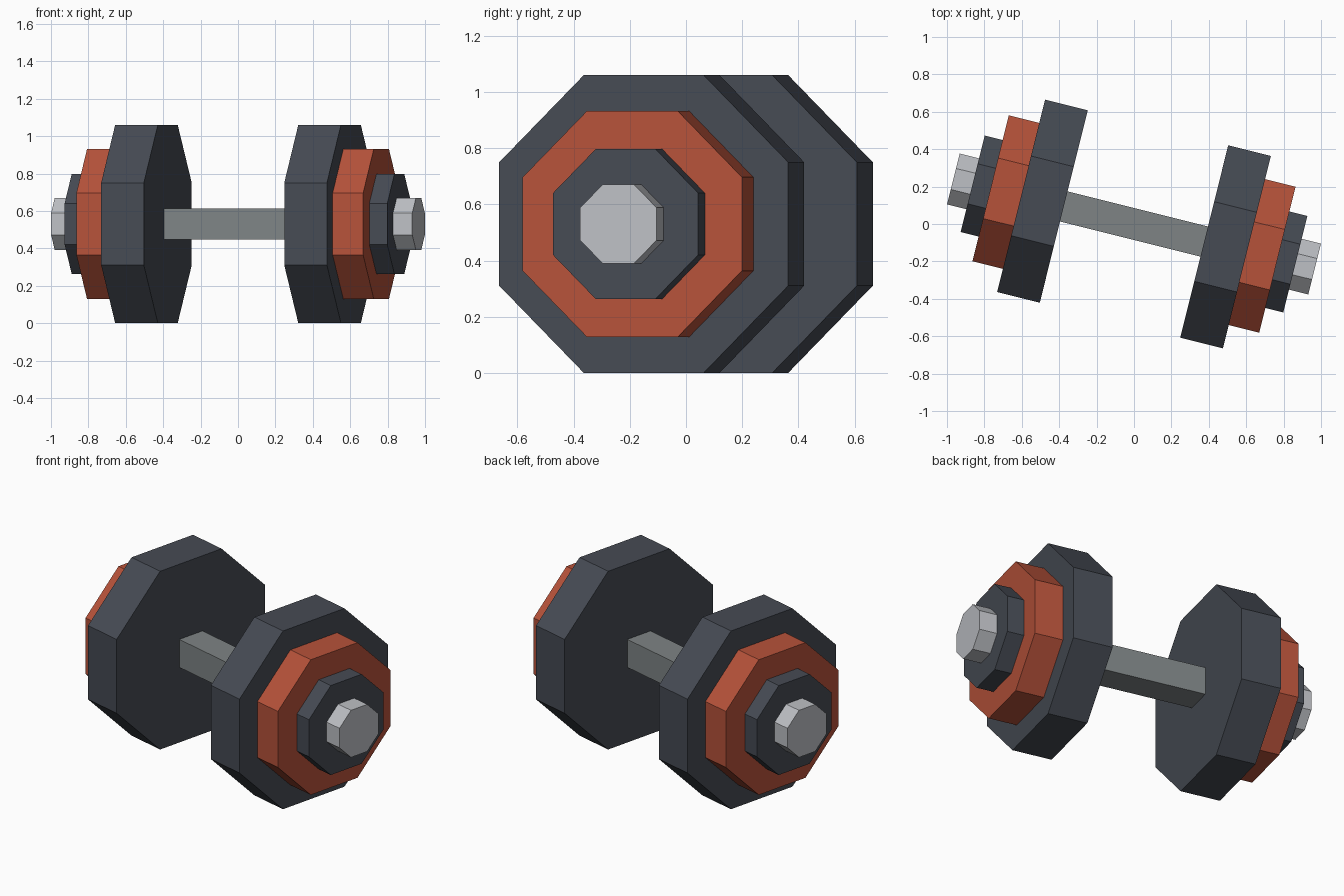
import bpy, bmesh
from math import pi, cos, radians
from mathutils import Matrix

cube = bpy.data.objects.get("Cube")
if cube:
    bpy.data.objects.remove(cube, do_unlink=True)


def material(name, color):
    mat = bpy.data.materials.new(name)
    mat.use_nodes = True
    mat.diffuse_color = (*color, 1)
    mat.node_tree.nodes["Principled BSDF"].inputs["Base Color"].default_value = (*color, 1)
    return mat


dark = material("dark slate", (0.061, 0.070, 0.088))
orange = material("burnt orange", (0.47, 0.084, 0.042))
steel = material("grey steel", (0.21, 0.23, 0.235))
silver = material("pale silver", (0.51, 0.525, 0.555))

# The whole dumbbell lies along x, turned a little about the vertical
PLACE = Matrix.Translation((0, 0, 0.53)) @ Matrix.Rotation(radians(-14), 4, "Z")


def prism(name, sides, apothem, start, end, mat):
    """Regular prism along the bar, with a flat side facing up."""
    bm = bmesh.new()
    radius = apothem / cos(pi / sides)
    matrix = (PLACE @ Matrix.Translation(((start + end) / 2, 0, 0))
              @ Matrix.Rotation(pi / 2, 4, "Y") @ Matrix.Rotation(pi / sides, 4, "Z"))
    bmesh.ops.create_cone(bm, cap_ends=True, segments=sides, radius1=radius,
                          radius2=radius, depth=abs(end - start), matrix=matrix)
    bmesh.ops.recalc_face_normals(bm, faces=bm.faces)
    mesh = bpy.data.meshes.new(name)
    bm.to_mesh(mesh)
    bm.free()
    mesh.materials.append(mat)
    obj = bpy.data.objects.new(name, mesh)
    bpy.context.collection.objects.link(obj)


# Square grip between the weights
prism("handle", 4, 0.083, -0.40, 0.40, steel)

# Stacked octagonal weights and end nut: apothem, inner and outer position
STACK = (
    ("large_plate", 0.53, 0.387, 0.622, dark),
    ("middle_plate", 0.402, 0.622, 0.79, orange),
    ("small_plate", 0.266, 0.79, 0.889, dark),
    ("end_nut", 0.14, 0.889, 0.995, silver),
)
for side, sign in (("left", 1), ("right", -1)):
    for part, apothem, inner, outer, mat in STACK:
        prism(f"{side}_{part}", 8, apothem, sign * inner, sign * outer, mat)
